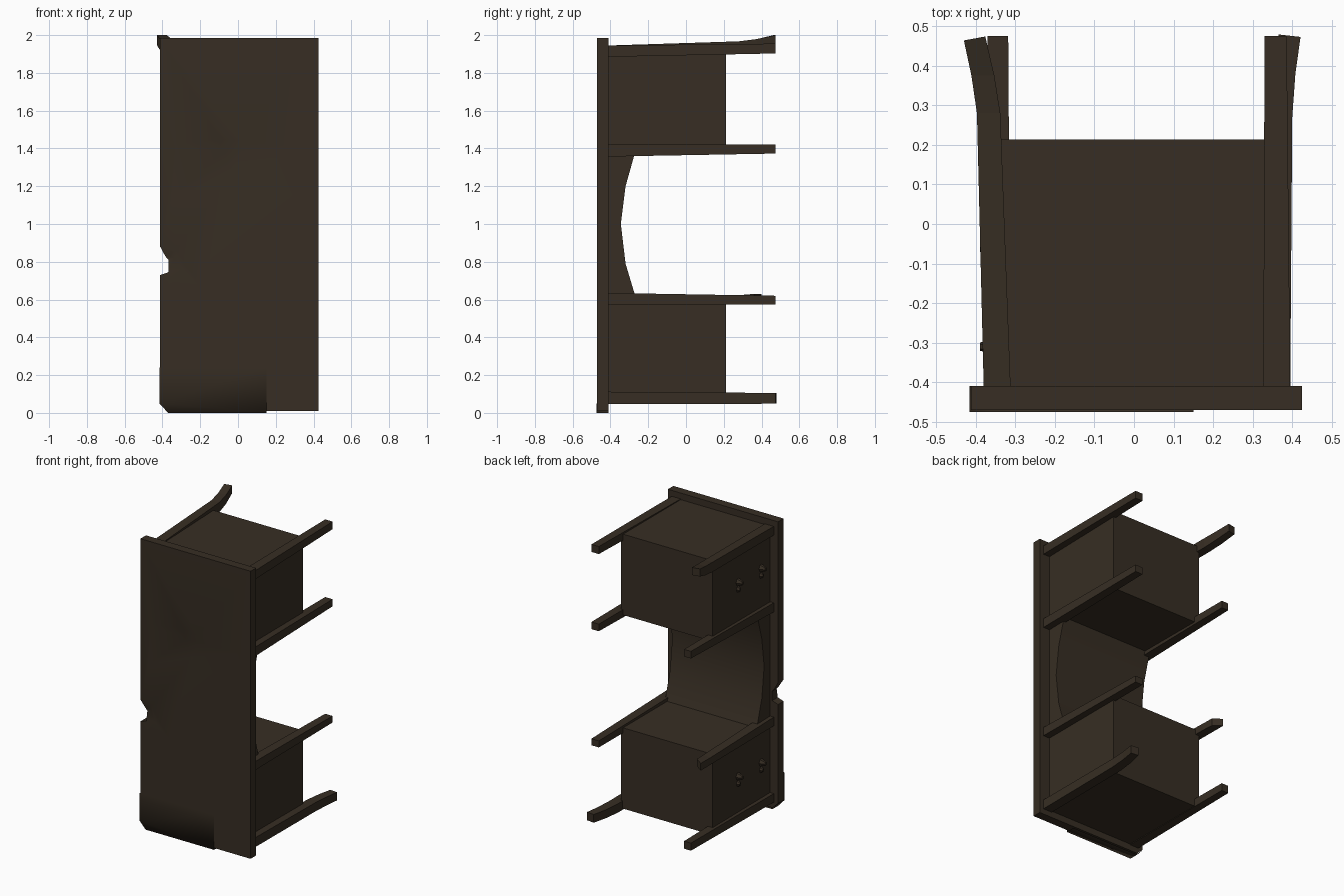
import bpy, bmesh, math
from mathutils import Vector
from mathutils.geometry import delaunay_2d_cdt

if "Cube" in bpy.data.objects:
    bpy.data.objects.remove(bpy.data.objects["Cube"])

wood = bpy.data.materials.new("dark brown wood")
wood.diffuse_color = (0.038, 0.027, 0.017, 1)
wood.use_nodes = True
wood.node_tree.nodes["Principled BSDF"].inputs["Base Color"].default_value = wood.diffuse_color


def make(name, verts, faces, smooth=None, fix=True):
    me = bpy.data.meshes.new(name)
    me.from_pydata(verts, [], faces)
    if fix:
        bm = bmesh.new()
        bm.from_mesh(me)
        bmesh.ops.recalc_face_normals(bm, faces=bm.faces)
        bm.to_mesh(me)
        bm.free()
    me.materials.append(wood)
    ob = bpy.data.objects.new(name, me)
    bpy.context.collection.objects.link(ob)
    if smooth:
        bpy.ops.object.select_all(action='DESELECT')
        bpy.context.view_layer.objects.active = ob
        ob.select_set(True)
        bpy.ops.object.shade_smooth_by_angle(angle=math.radians(smooth))
    return ob


def loft(name, rings):
    """Close a chain of equal cross-sections into a solid."""
    n = len(rings[0])
    verts = [p for r in rings for p in r]
    faces = [tuple(range(n)), tuple(range(len(verts) - n, len(verts)))]
    for k in range(len(rings) - 1):
        for i in range(n):
            j = (i + 1) % n
            faces.append((k * n + i, k * n + j, (k + 1) * n + j, (k + 1) * n + i))
    return make(name, verts, faces)


def box(name, x0, x1, y0, y1, z0, z1):
    return loft(name, [[(x0, y0, z), (x1, y0, z), (x1, y1, z), (x0, y1, z)] for z in (z0, z1)])


def leg(name, stations):
    """stations: y, x0, x1, z0, z1, end skew in y"""
    return loft(name, [[(a, y + s, c), (b, y, c), (b, y, d), (a, y + s, d)]
                       for y, a, b, c, d, s in stations])


# Table top (lies on its side): notched outline with shallow front dents
outline = [(-.37, .01), (.425, .01), (.425, 1.985), (-.412, 1.985), (-.412, .88),
           (-.385, .83), (-.368, .81), (-.368, .745), (-.412, .73), (-.412, .05)]
dents = [(-.33, 1.42, 0), (-.08, 1.38, .018), (.02, 1.44, 0), (.02, 1.39, .002), (.34, 1.40, 0),
         (-.03, 1.27, .008), (-.35, 1.14, 0), (.37, 1.12, 0), (-.1, 1.45, 0),
         (-.33, .86, 0), (-.30, .76, 0), (-.19, .66, 0), (-.36, .67, 0), (-.34, .82, .012)]
pts = [Vector(p) for p in outline] + [Vector(d[:2]) for d in dents]
depth = [0] * len(outline) + [d[2] for d in dents]
depth[5] = depth[6] = .012
n = len(outline)
co, _, tris, *_ = delaunay_2d_cdt(pts, [], [list(range(n))], 1, 1e-5)
verts = [(p.x, -.47 + depth[i], p.y) for i, p in enumerate(co)]
base = len(verts)
verts += [(x, -.41, z) for x, z in outline]
faces = [tuple(t) for t in tris] + [tuple(base + i for i in range(n))]
faces += [(i, (i + 1) % n, base + (i + 1) % n, base + i) for i in range(n)]
make("table_top", verts, faces, 35)

# Bent lower corner veneer, shaded softly round its bottom edge
c = [(-.416, .24), (-.416, .05), (-.37, .0), (.15, .0), (.15, .24)]
veneer = make("corner_veneer",
              [(x, -.475, z) for x, z in c] + [(x, -.41, z) for x, z in c[1:4]],
              [(0, 1, 2, 3, 4), (1, 5, 6, 2), (2, 6, 7, 3)])
veneer.data.polygons.foreach_set("use_smooth", [True] * 3)

# Two drawer cabinets
box("lower_cabinet", -.352, .346, -.412, .213, .055, .61)
box("upper_cabinet", -.352, .346, -.412, .213, 1.385, 1.94)

# Arched kneehole panel
arch = [(-.412, .6), (-.26, .6), (-.275, .64), (-.32, .79), (-.345, 1.0),
        (-.32, 1.2), (-.275, 1.36), (-.26, 1.40), (-.412, 1.40)]
ob = loft("kneehole_arch", [[(x, y, z) for y, z in arch] for x in (-.352, .346)])
bpy.ops.object.select_all(action='DESELECT')
bpy.context.view_layer.objects.active = ob
ob.select_set(True)
bpy.ops.object.shade_smooth_by_angle(angle=math.radians(30))

# Right-hand legs; the lowest one splays outward
R0, R1 = (.327, .395), (.33, .386)
for name, za, zb in [("right_leg_2", (.575, .635), (.575, .62)),
                     ("right_leg_3", (1.357, 1.42), (1.373, 1.422)),
                     ("right_leg_4", (1.885, 1.945), (1.903, 1.968))]:
    end_top = zb[1] if name != "right_leg_4" else 1.955
    leg(name, [(-.41, *R0, *za, 0), (.475, *R1, zb[0], end_top, 0)])
leg("right_leg_1", [(-.41, *R0, .047, .112, 0), (.27, .332, .40, .047, .107, 0),
                    (.38, .345, .408, .048, .106, 0), (.473, .366, .421, .05, .106, .006)])

# Left-hand legs; the top one bends up and out, the second is snapped short
L0, L1 = (-.38, -.312), (-.37, -.318)
leg("left_leg_1", [(-.41, *L0, .05, .11, 0), (.475, *L1, .053, .105, 0)])
leg("left_leg_2", [(-.41, *L0, .575, .635, 0), (.28, -.385, -.325, .575, .623, 0),
                   (.36, -.392, -.335, .58, .63, .04)])
leg("left_leg_3", [(-.41, *L0, 1.357, 1.42, 0), (.475, *L1, 1.373, 1.422, 0)])
leg("left_leg_4", [(-.41, *L0, 1.885, 1.945, 0), (.28, -.397, -.338, 1.90, 1.967, 0),
                   (.375, -.411, -.353, 1.918, 1.979, 0), (.474, -.43, -.376, 1.948, 2.0, -.01)])

# Drawer pulls: faceted knob with a small hanging drop
for z in (.33, 1.665):
    for y in (-.06, -.31):
        for part, dz, r, h in (("knob", .025, .021, .038), ("drop", -.025, .017, .02)):
            ring = [(-.351, y + r * math.cos(a), z + dz + 1.3 * r * math.sin(a))
                    for a in [math.pi / 3 * k for k in range(6)]]
            cap = [(-.351 - h, y + (p[1] - y) * .5, z + dz + (p[2] - z - dz) * .5) for p in ring]
            loft("drawer_" + part, [ring, cap])
